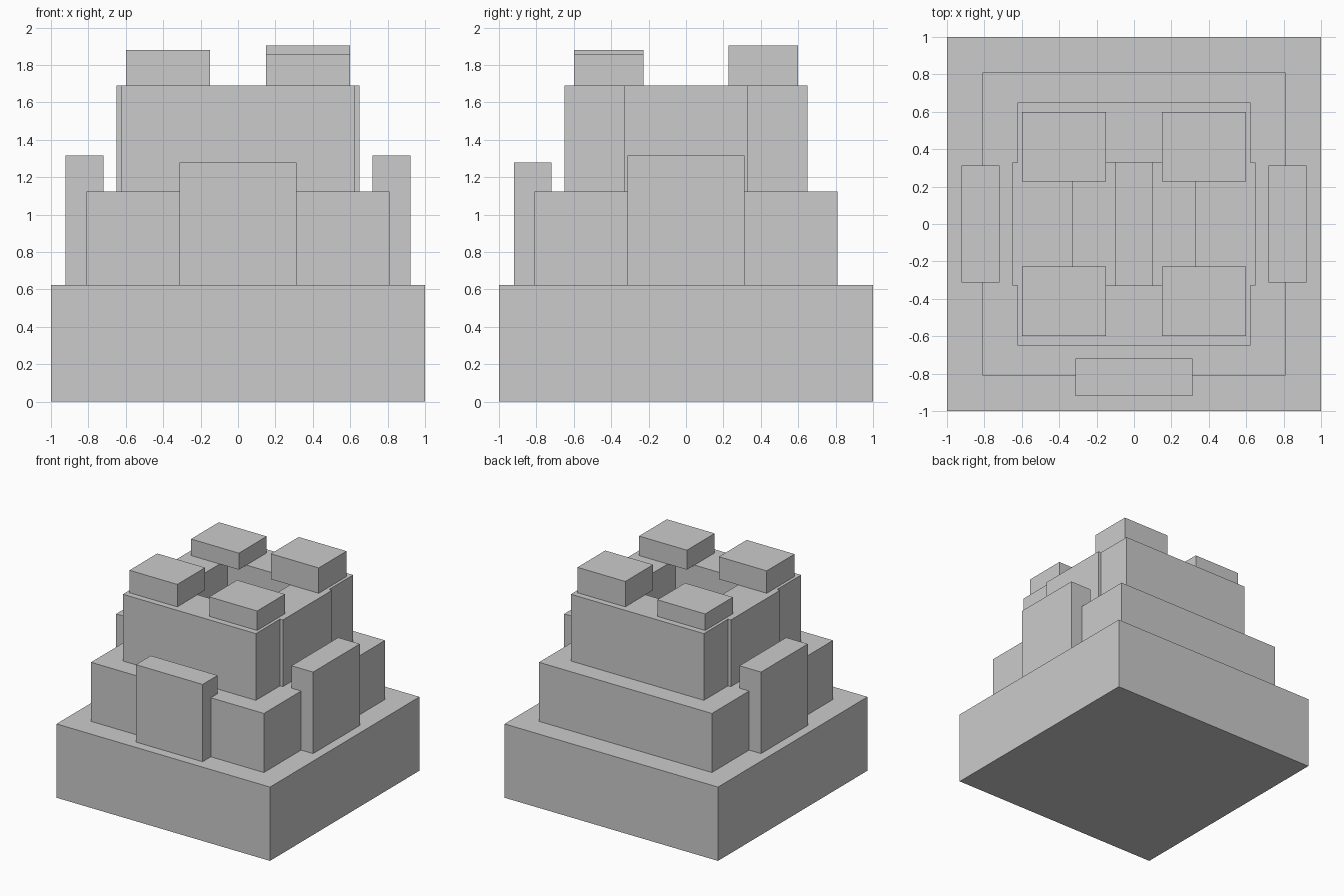
import bpy
from mathutils import Vector

cube = bpy.data.objects.get("Cube")
if cube:
    bpy.data.objects.remove(cube, do_unlink=True)

# Single plain stone colour
stone = bpy.data.materials.new("stone grey")
stone.use_nodes = True
colour = (0.6, 0.6, 0.6, 1)
stone.diffuse_color = colour
stone.node_tree.nodes["Principled BSDF"].inputs["Base Color"].default_value = colour


def block(name, low, high):
    """Axis-aligned box between two opposite corners."""
    low, high = Vector(low), Vector(high)
    bpy.ops.mesh.primitive_cube_add(size=1)
    ob = bpy.context.object
    ob.name = ob.data.name = name
    centre, size = (low + high) / 2, high - low
    for v in ob.data.vertices:
        v.co = centre + v.co * size
    ob.data.materials.append(stone)
    return ob


BASE, LEDGE, RIM = 0.625, 1.125, 1.69

# Stepped base
block("base", (-1, -1, 0), (1, 1, BASE))
block("middle_tier", (-0.81, -0.81, BASE), (0.81, 0.81, LEDGE))

# Upright panels on the front and both sides
block("front_panel", (-0.3125, -0.92, BASE), (0.3125, -0.72, 1.28))
for side, s in (("left", 1), ("right", -1)):
    xs = sorted((s * 0.72, s * 0.922))
    block(side + "_panel", (xs[0], -0.3125, BASE), (xs[1], 0.3125, 1.315))

# Upper tier: four walls around an open well
for side, s in (("left", 1), ("right", -1)):
    xs = sorted((s * 0.33, s * 0.65))
    block(side + "_wall", (xs[0], -0.328, LEDGE), (xs[1], 0.328, RIM))
for side, s in (("back", 1), ("front", -1)):
    ys = sorted((s * 0.328, s * 0.65))
    block(side + "_wall", (-0.623, ys[0], LEDGE), (0.623, ys[1], RIM))

# Bar running front to back inside the well
block("well_bar", (-0.1, -0.328, LEDGE), (0.1, 0.328, 1.51))

# Corner blocks of differing height on the rim
tops = {("front", "right"): 1.88, ("front", "left"): 1.855,
        ("back", "right"): 1.83, ("back", "left"): 1.905}
for (end, side), top in tops.items():
    sx = 1 if side == "left" else -1
    sy = 1 if end == "back" else -1
    xs = sorted((sx * 0.15, sx * 0.598))
    ys = sorted((sy * 0.226, sy * 0.598))
    block(f"{end}_{side}_corner_block", (xs[0], ys[0], RIM), (xs[1], ys[1], top))
